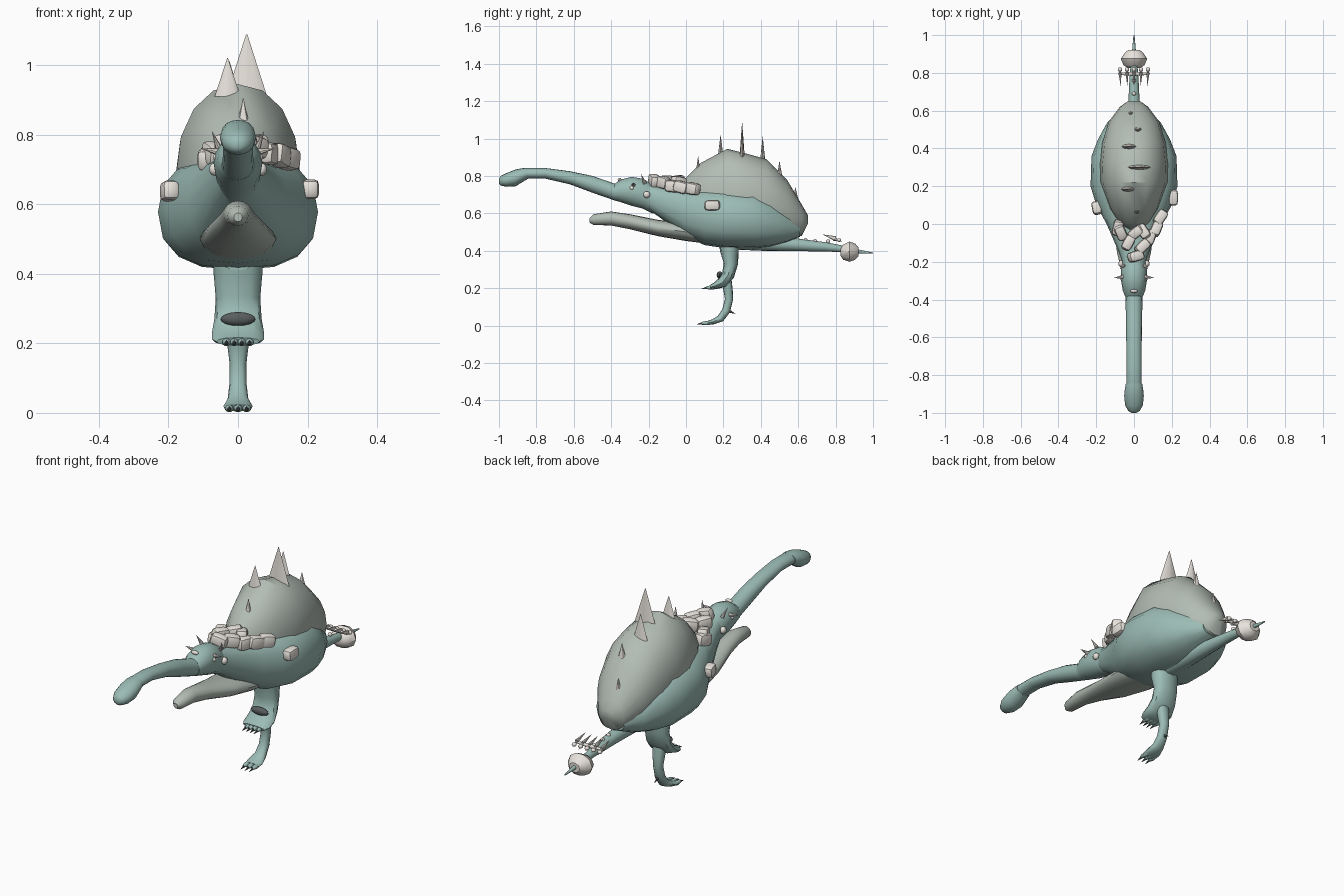
import bpy, bmesh, math, random
from mathutils import Vector, Matrix

if "Cube" in bpy.data.objects:
    bpy.data.objects.remove(bpy.data.objects["Cube"])

random.seed(4)


def mat(name, c):
    m = bpy.data.materials.new(name)
    m.diffuse_color = (*c, 1)
    m.use_nodes = True
    m.node_tree.nodes["Principled BSDF"].inputs["Base Color"].default_value = m.diffuse_color
    return m


TEAL = mat("teal", (0.33, 0.50, 0.46))
SHELL = mat("shell_grey", (0.45, 0.51, 0.46))
BONE = mat("bone", (0.80, 0.76, 0.71))
DARK = mat("dark", (0.10, 0.11, 0.11))


def finish(name, bm, material, smooth=True):
    bmesh.ops.recalc_face_normals(bm, faces=bm.faces)
    for f in bm.faces:
        f.smooth = smooth
    me = bpy.data.meshes.new(name)
    bm.to_mesh(me)
    bm.free()
    me.materials.append(material)
    ob = bpy.data.objects.new(name, me)
    bpy.context.collection.objects.link(ob)
    if smooth:
        bpy.ops.object.select_all(action='DESELECT')
        ob.select_set(True)
        bpy.context.view_layer.objects.active = ob
        bpy.ops.object.shade_smooth_by_angle(angle=math.radians(40))
    return ob


def skin(name, rings, material):
    bm = bmesh.new()
    vs = [[bm.verts.new(p) for p in r] for r in rings]
    n = len(vs[0])
    for a, b in zip(vs, vs[1:]):
        for i in range(n):
            j = (i + 1) % n
            bm.faces.new((a[i], a[j], b[j], b[i]))
    bm.faces.new(vs[0])
    bm.faces.new(vs[-1])
    return finish(name, bm, material)


def section(n, e):
    for i in range(n):
        a = 2 * math.pi * i / n
        c, s = math.cos(a), math.sin(a)
        yield (math.copysign(abs(c) ** (2 / e), c), math.copysign(abs(s) ** (2 / e), s))


def loft(name, rows, material, n=16, e=2):
    """rows: y, z low, z high, half width"""
    skin(name, [[(w * c, y, (lo + hi) / 2 + (hi - lo) / 2 * s) for c, s in section(n, e)]
                for y, lo, hi, w in rows], material)


def sweep(name, rows, material, n=12):
    """rows along a path in the yz plane: y, z, half width, half thickness"""
    rings = []
    for i, (y, z, w, t) in enumerate(rows):
        a, b = rows[max(i - 1, 0)], rows[min(i + 1, len(rows) - 1)]
        d = Vector((0, b[0] - a[0], b[1] - a[1])).normalized()
        nrm = Vector((0, -d.z, d.y))
        rings.append([Vector((w * c, y, z)) + nrm * t * s for c, s in section(n, 2.3)])
    skin(name, rings, material)


def spike(name, base, tip, rx, ry, material=BONE, n=8):
    base, tip = Vector(base), Vector(tip)
    d = tip - base
    bm = bmesh.new()
    bmesh.ops.create_cone(bm, cap_ends=True, segments=n, radius1=1, radius2=0.03, depth=1)
    m = (Matrix.Translation((base + tip) / 2) @ d.to_track_quat('Z', 'X').to_matrix().to_4x4()
         @ Matrix.Diagonal((rx, ry, d.length, 1)))
    bmesh.ops.transform(bm, matrix=m, verts=bm.verts)
    return finish(name, bm, material)


def ball(name, pos, size, material, rot=0.0):
    bm = bmesh.new()
    bmesh.ops.create_uvsphere(bm, u_segments=12, v_segments=8, radius=1)
    m = Matrix.Translation(pos) @ Matrix.Rotation(rot, 4, 'Z') @ Matrix.Diagonal((*size, 1))
    bmesh.ops.transform(bm, matrix=m, verts=bm.verts)
    return finish(name, bm, material)


def knuckle(name, pos, size, rot):
    bm = bmesh.new()
    bmesh.ops.create_cube(bm, size=2)
    bmesh.ops.bevel(bm, geom=bm.edges[:], offset=0.55, segments=2, affect='EDGES', profile=0.5)
    m = (Matrix.Translation(pos) @ Matrix.Rotation(rot, 4, 'Z')
         @ Matrix.Rotation(random.uniform(-.3, .3), 4, 'X') @ Matrix.Diagonal((*size, 1)))
    bmesh.ops.transform(bm, matrix=m, verts=bm.verts)
    return finish(name, bm, BONE)


# belly, domed shell and lower lobe
loft("body", [(-.25, .65, .77, .045), (-.15, .585, .745, .08), (0, .475, .735, .145),
              (.1, .43, .74, .20), (.2, .415, .74, .23), (.36, .41, .73, .225),
              (.45, .42, .69, .19), (.54, .445, .62, .14), (.61, .475, .56, .07)], TEAL, e=2.5)
loft("shell", [(-.04, .62, .73, .02), (0, .55, .79, .08), (.08, .46, .87, .13),
               (.22, .44, .945, .177), (.32, .44, .92, .18), (.43, .44, .89, .168),
               (.54, .46, .78, .135), (.62, .48, .645, .075), (.652, .545, .59, .03)], SHELL, e=2.1)
loft("lower_lobe", [(-.515, .55, .575, .012), (-.495, .538, .595, .03), (-.4, .535, .61, .042),
                    (-.3, .515, .595, .055), (-.15, .478, .565, .09), (0, .452, .55, .11),
                    (.1, .44, .52, .10)], SHELL)

# neck, head and collar bulb
loft("neck", [(-.25, .65, .745, .05), (-.37, .665, .755, .045), (-.5, .71, .80, .043),
              (-.62, .755, .825, .041), (-.75, .785, .842, .04), (-.85, .785, .842, .04),
              (-.9, .775, .83, .036)], TEAL)
loft("head", [(-.845, .785, .842, .043), (-.87, .77, .842, .048), (-.91, .745, .835, .052),
              (-.96, .742, .815, .047), (-.99, .748, .80, .03), (-1.0, .76, .785, .012)], TEAL)
loft("collar", [(-.385, .67, .755, .047), (-.35, .66, .78, .06), (-.29, .64, .795, .07),
                (-.23, .625, .785, .068), (-.18, .60, .755, .06)], TEAL)

# tail with end knob
loft("tail", [(.18, .41, .50, .06), (.4, .40, .48, .045), (.6, .398, .465, .032),
              (.75, .396, .445, .025), (.86, .391, .423, .017), (.93, .385, .405, .009),
              (1.0, .384, .39, .003)], TEAL)
loft("tail_knob", [(.825, .375, .41, .03), (.84, .35, .435, .055), (.875, .338, .452, .07),
                   (.905, .35, .44, .05), (.922, .37, .42, .03)], BONE, n=10)

# tail bristles and bumps
for i in range(5):
    x = (i - 2) * .037
    spike("tail_bristle", (x, .80, .465), (x * .95, .73, .487), .013, .008)
    spike("tail_bristle_back", (x, .79, .465), (x, .835, .447), .009, .007)
    ball("bristle_bead", (x, .818, .457), (.012, .012, .01), BONE)
ball("bristle_bar", (0, .795, .46), (.085, .01, .009), BONE)
for y, z in ((.64, .457), (.69, .452), (.76, .45)):
    ball("tail_bump", (0, y, z), (.011, .011, .011), BONE)

# dorsal blades: wide in x, thin in y
for x, y, z0, z1, w in ((.015, .065, .81, .905, .022), (-.03, .185, .91, 1.02, .037),
                        (.025, .30, .90, 1.088, .062), (-.025, .41, .88, 1.01, .04),
                        (.02, .50, .80, .88, .022), (-.018, .585, .68, .74, .014)):
    ob = spike("dorsal_spike", (0, 0, 0), (0, 0, z1 - z0), w, .014)
    ob.location = (x, y, z0)

# bone chunks wrapped around the shoulders, and side knobs
chain = ((.14, .035, .732, .6), (.118, -.025, .74, .4), (.085, -.07, .745, .3), (.045, -.12, .765, .8),
         (.01, -.17, .775, 1.3), (-.03, -.10, .77, .5), (-.07, -.045, .745, -.4),
         (-.085, -.02, .73, .2), (.01, -.045, .77, .9), (.05, -.04, .765, -.6))
for x, y, z, r in chain:
    knuckle("bone_chunk", (x, y, z), (.028, .042, .032), -r)
knuckle("side_knob_right", (.208, .14, .643), (.025, .042, .028), 0)
knuckle("side_knob_left", (-.197, .085, .638), (.025, .035, .028), 0.2)

# collar studs
for s in (-1, 1):
    spike("collar_spike", (s * .055, -.28, .75), (s * .105, -.285, .76), .012, .012)
    spike("collar_horn", (s * .055, -.22, .76), (s * .075, -.24, .81), .01, .01)
    ball("collar_stud", (s * .068, -.21, .70), (.015, .018, .018), BONE)
    ball("collar_eye", (s * .06, -.29, .735), (.012, .012, .012), BONE)
ball("neck_bump", (0, -.355, .78), (.02, .01, .01), BONE)

# upper leg with broad foot
sweep("upper_leg", [(.23, .47, .07, .055), (.232, .40, .07, .05), (.24, .33, .064, .038),
                    (.225, .27, .068, .034), (.195, .23, .075, .03), (.155, .212, .075, .018),
                    (.13, .205, .062, .012)], TEAL)
ball("leg_pad", (0, .18, .27), (.05, .016, .02), DARK)

# lower leg
sweep("lower_leg", [(.215, .25, .035, .028), (.225, .19, .03, .025), (.23, .14, .024, .022),
                    (.215, .08, .025, .022), (.185, .038, .03, .02), (.145, .02, .042, .014),
                    (.115, .014, .04, .01)], TEAL)
spike("heel_spur", (.0, .225, .08), (0, .265, .062), .01, .008, DARK)

# toes and claws on both feet
for z, y, gap, k in ((.203, .14, .022, 4), (.013, .115, .025, 3)):
    for i in range(k):
        x = (i - (k - 1) / 2) * gap
        ball("toe", (x, y - .005, z), (.013, .03, .011), TEAL)
        spike("claw", (x, y - .022, z), (x, y - .06, z - .008), .009, .007, DARK)
